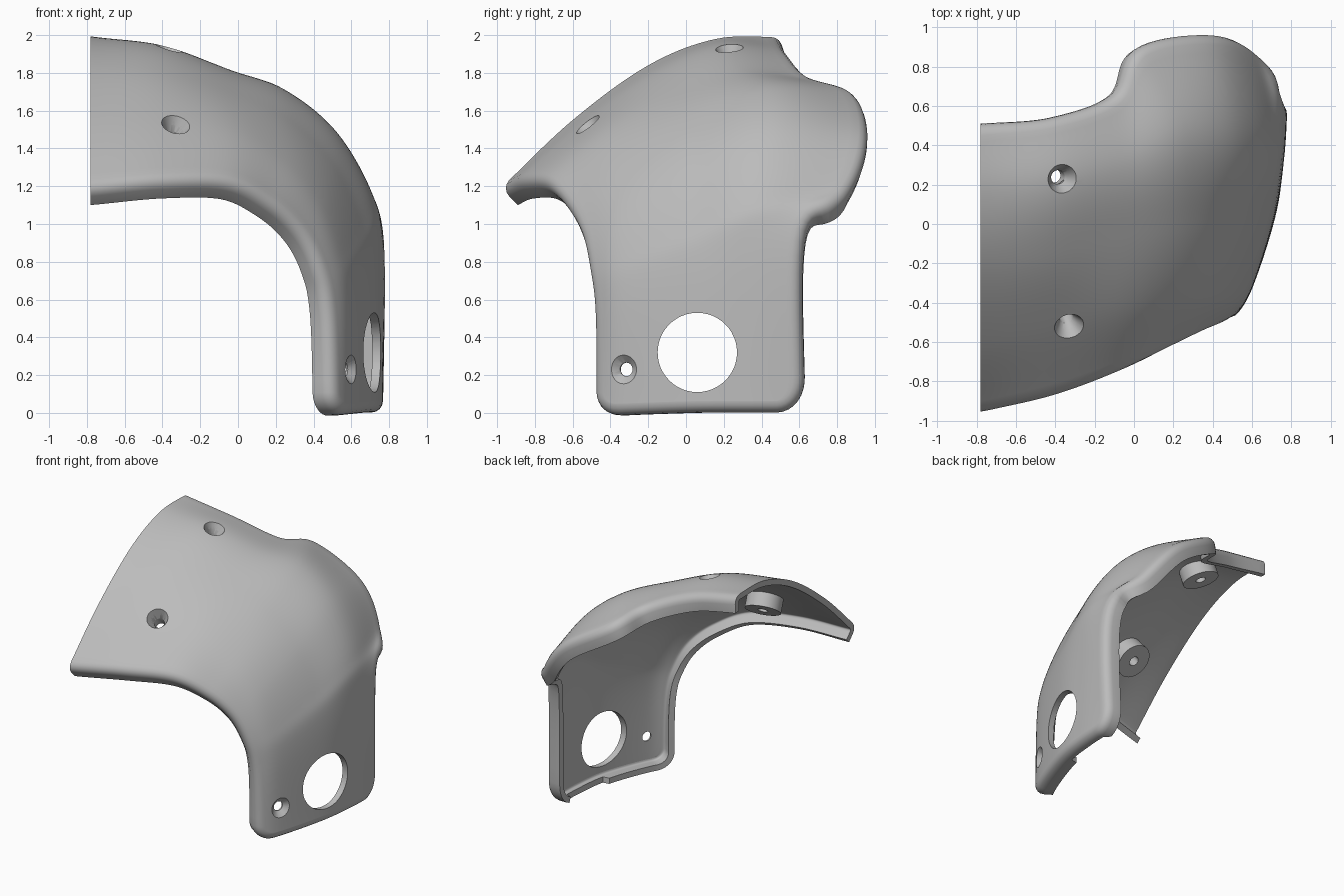
import bpy, bmesh, math
from mathutils import Vector, Matrix
from mathutils.bvhtree import BVHTree

if "Cube" in bpy.data.objects:
    bpy.data.objects.remove(bpy.data.objects["Cube"])

grey = bpy.data.materials.new("plain grey")
grey.use_nodes = True
COLOUR = (0.5, 0.5, 0.5, 1)
grey.diffuse_color = COLOUR
grey.node_tree.nodes["Principled BSDF"].inputs["Base Color"].default_value = COLOUR

# Cross-sections from the open end, over the arch, down to the foot (hundredths; front edge to back edge)
SECTIONS = [
    [(-78, -98, 119), (-78, -60, 155), (-78, -20, 184), (-78, 16, 198), (-78, 51, 199)],
    [(-40, -89, 123), (-40, -50, 156), (-40, -15, 180), (-40, 20, 194), (-40, 55, 191)],
    [(-5, -76, 122), (-3, -42, 150), (-3, -5, 170), (-3, 30, 181), (-8, 67, 178)],
    [(18, -65, 110), (25, -38, 133), (27, 0, 155), (25, 45, 171), (4, 91, 169)],
    [(34, -57, 94), (43, -36, 112), (50, 2, 132), (52, 45, 149), (40, 97, 147)],
    [(43, -53, 75), (54, -36, 85), (65, 2, 101), (71, 40, 116), (62, 88, 121)],
    [(48, -50, 50), (59, -34, 60), (71, 4, 75), (76, 35, 87), (77, 63, 97)],
    [(50, -50, 0), (60, -33, 0), (72, 4, 0), (76, 33, -1), (77, 63, -2)],
]
SECTIONS = [[Vector(p) / 100 for p in row] for row in SECTIONS]
U_MAX, V_MAX = len(SECTIONS) - 1, 4
ROLL, CORNER, WALL, END_X = 0.06, 0.09, 0.045, -0.78


def spline(pts, t):
    """Smooth curve through all the points."""
    i = min(max(int(t), 0), len(pts) - 2)
    f = t - i
    b, c = pts[i], pts[i + 1]
    a = pts[i - 1] if i > 0 else b * 2 - c
    d = pts[i + 2] if i + 2 < len(pts) else c * 2 - b
    return b + (c - a) * (f / 2) + (a * 2 - b * 5 + c * 4 - d) * (f * f / 2) \
        + ((b - c) * 3 + d - a) * (f ** 3 / 2)


def surface(u, v):
    return spline([spline(column, u) for column in zip(*SECTIONS)], v)


def normal(u, v):
    e = 0.01
    du = surface(u + e, v) - surface(u - e, v)
    dv = surface(u, v + e) - surface(u, v - e)
    return du.cross(dv).normalized()


def finish(name, bm):
    mesh = bpy.data.meshes.new(name)
    bm.to_mesh(mesh)
    bm.free()
    ob = bpy.data.objects.new(name, mesh)
    bpy.context.collection.objects.link(ob)
    mesh.materials.append(grey)
    return ob


def apply_modifiers(ob):
    graph = bpy.context.evaluated_depsgraph_get()
    mesh = bpy.data.meshes.new_from_object(ob.evaluated_get(graph))
    ob.modifiers.clear()
    ob.data = mesh


def cone(name, centre, axis, r_in, r_out, start, end):
    """Round solid along axis, measured from centre."""
    bm = bmesh.new()
    turn = axis.to_track_quat('Z', 'Y').to_matrix().to_4x4()
    place = Matrix.Translation(centre + axis * (start + end) / 2) @ turn
    bmesh.ops.create_cone(bm, cap_ends=True, segments=48, radius1=r_in, radius2=r_out,
                          depth=end - start, matrix=place)
    return finish(name, bm)


# Curved skin, with rounded lower corners
length = (surface(U_MAX, 2) - surface(U_MAX - 1, 2)).length
u_end = U_MAX - ROLL / length
bend = CORNER / length
ROWS, COLS, BENDS = 64, 40, 8
rows = [((u_end - bend) * i / ROWS, 0) for i in range(ROWS)]
for k in range(BENDS + 1):
    s = math.sin(math.pi / 2 * k / BENDS)
    rows.append((u_end - bend * (1 - s), 1 - math.sqrt(max(0, 1 - s * s))))

shell = bmesh.new()
grid, normals = [], {}
for u, inset in rows:
    margin = ROLL + CORNER * inset
    lo = margin / (surface(u, 0.5) - surface(u, 0)).length / 2
    hi = V_MAX - margin / (surface(u, V_MAX) - surface(u, V_MAX - 0.5)).length / 2
    line = []
    for j in range(COLS + 1):
        v = lo + (hi - lo) * j / COLS
        vert = shell.verts.new(surface(u, v))
        normals[vert] = normal(u, v)
        line.append(vert)
    grid.append(line)
for a, b in zip(grid, grid[1:]):
    for j in range(COLS):
        shell.faces.new((a[j], b[j], b[j + 1], a[j + 1]))
shell.normal_update()
tree = BVHTree.FromBMesh(shell)

# Rolled rim round the front, foot and back edges
loop = [r[0] for r in grid] + grid[-1][1:] + [r[-1] for r in reversed(grid[:-1])]
foot_start, foot_end = len(grid), len(grid) + COLS
rings = [loop]
spots = [v.co.copy() for v in loop]
for step in range(1, 6):
    ring = []
    for k, vert in enumerate(loop):
        n = normals[vert]
        run = spots[min(k + 1, len(loop) - 1)] - spots[max(k - 1, 0)]
        out = run.cross(n).normalized()
        a = math.pi / 2 * min(step, 4) / 4
        depth = ROLL * (1 - math.cos(a))
        if step == 5:
            on_back_foot = foot_start < k < foot_end and spots[k].y > 0.06
            depth = 0.08 if on_back_foot else 0.125
        ring.append(shell.verts.new(spots[k] + out * ROLL * math.sin(a) - n * depth))
    rings.append(ring)
for a, b in zip(rings, rings[1:]):
    for k in range(len(loop) - 1):
        shell.faces.new((a[k + 1], a[k], b[k], b[k + 1]))
cover = finish("curved_cover", shell)
solid = cover.modifiers.new("wall", 'SOLIDIFY')
solid.thickness, solid.offset = WALL, -1
apply_modifiers(cover)
for vert in cover.data.vertices:
    if vert.co.x < END_X + 0.022:
        vert.co.x = END_X

# Countersunk screw holes, two of them with a boss inside
DOWN, SIDE = Vector((0, 0, -1)), Vector((-1, 0, 0))
screws = [("top", Vector((-0.365, 0.23, 3)), DOWN, True),
          ("front", Vector((-0.33, -0.52, 3)), DOWN, True),
          ("foot", Vector((3, -0.33, 0.23)), SIDE, False)]
cutters, bosses = [], []
for name, origin, ray, has_boss in screws:
    spot, axis = tree.ray_cast(origin, ray)[:2]
    if axis.dot(ray) > 0:
        axis = -axis
    sink = 0.075 if has_boss else 0.035
    slope = 0.04 / sink
    cutters.append(cone(name + "_sink", spot, axis, 0.036, 0.076 + slope * 0.03, -sink, 0.03))
    cutters.append(cone(name + "_bore", spot, axis, 0.036, 0.036, -0.3, 0.01))
    if has_boss:
        bosses.append(cone(name + "_boss", spot, axis, 0.13, 0.13, -0.15, -0.025))

# Large round opening in the side
cutters.append(cone("side_opening", Vector((0.7, 0.06, 0.32)), Vector((1, 0, 0)), 0.21, 0.21, -0.4, 0.4))

for part in [cover] + bosses:
    for cutter in cutters:
        mod = part.modifiers.new("cut", 'BOOLEAN')
        mod.operation, mod.solver, mod.object = 'DIFFERENCE', 'EXACT', cutter
    apply_modifiers(part)
for cutter in cutters:
    bpy.data.objects.remove(cutter)

# Smooth shading with crisp rims
for part in [cover] + bosses:
    bpy.ops.object.select_all(action='DESELECT')
    part.select_set(True)
    bpy.context.view_layer.objects.active = part
    bpy.ops.object.shade_smooth_by_angle(angle=math.radians(35))
